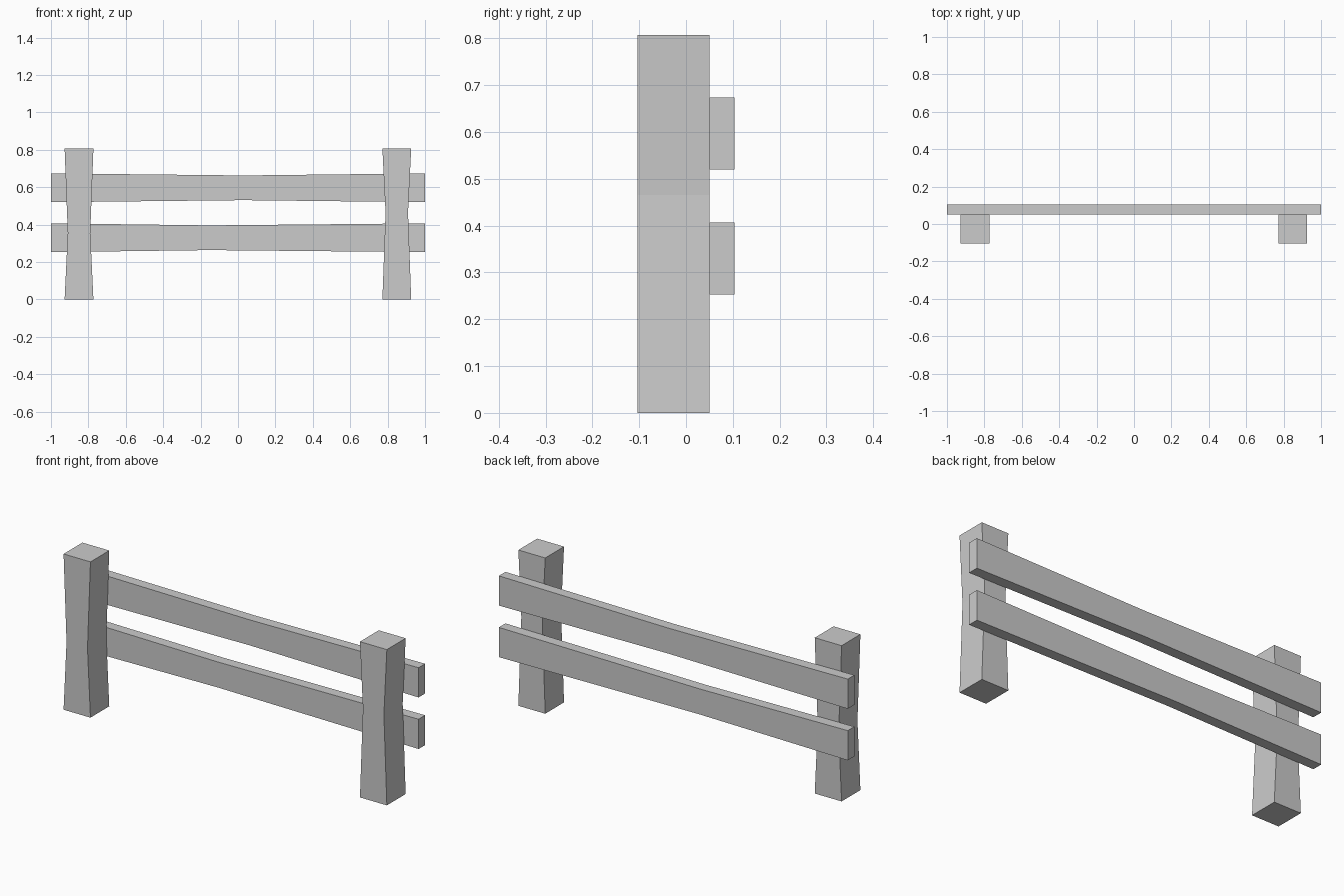
import bpy, bmesh

if "Cube" in bpy.data.objects:
    bpy.data.objects.remove(bpy.data.objects["Cube"])


def prism(name, outline, y0, y1):
    """Extrude an x-z outline (counter-clockwise seen from the front) along y."""
    bm = bmesh.new()
    face = bm.faces.new([bm.verts.new((x, y0, z)) for x, z in outline])
    new = bmesh.ops.extrude_face_region(bm, geom=[face])["geom"]
    verts = [v for v in new if isinstance(v, bmesh.types.BMVert)]
    bmesh.ops.translate(bm, verts=verts, vec=(0, y1 - y0, 0))
    # keep the bent sides planar by splitting the front and back at the waist
    waist = [v for v in bm.verts if abs(v.co.x - outline[2][0]) < 1e-5
             and abs(v.co.z - outline[2][1]) < 1e-5]
    other = [v for v in bm.verts if abs(v.co.x - outline[5][0]) < 1e-5
             and abs(v.co.z - outline[5][1]) < 1e-5]
    for a in waist:
        for b in other:
            if abs(a.co.y - b.co.y) < 1e-5:
                bmesh.ops.connect_verts(bm, verts=[a, b])
    bmesh.ops.recalc_face_normals(bm, faces=bm.faces)
    mesh = bpy.data.meshes.new(name)
    bm.to_mesh(mesh)
    bm.free()
    obj = bpy.data.objects.new(name, mesh)
    bpy.context.collection.objects.link(obj)
    return obj


def post(name, cx, waist_z, half=0.077, waist=0.060, height=0.807):
    prism(name, [(cx - half, 0), (cx + half, 0), (cx + waist, waist_z),
                 (cx + half, height), (cx - half, height),
                 (cx - waist, waist_z)], -0.104, 0.05)


def rail(name, cz, waist_x, half=0.077, waist=0.066):
    prism(name, [(1, cz - half), (1, cz + half), (waist_x, cz + waist),
                 (-1, cz + half), (-1, cz - half),
                 (waist_x, cz - waist)], 0.05, 0.104)


# Upright posts, each pinched at its own height
post("left_post", -0.85, 0.355)
post("right_post", 0.849, 0.465)

# Horizontal rails on the back, slimmer near the middle
rail("upper_rail", 0.597, 0.03)
rail("lower_rail", 0.330, -0.15)
